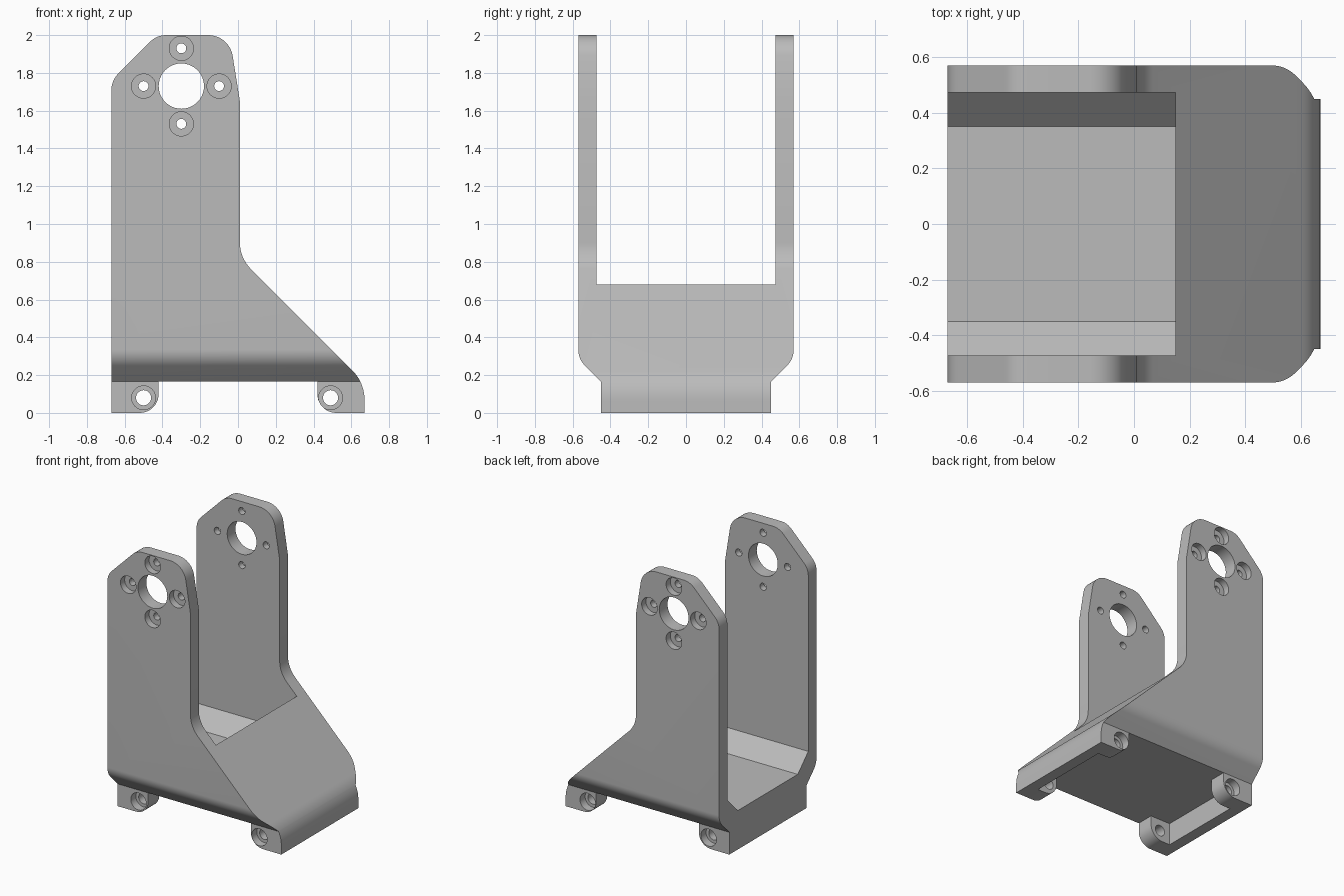
import bpy, math
from mathutils import Vector, Matrix

old = bpy.data.objects.get("Cube")
if old:
    bpy.data.objects.remove(old, do_unlink=True)

grey = bpy.data.materials.new("light_grey")
grey.use_nodes = True
COLOUR = (0.5, 0.5, 0.5, 1)
grey.diffuse_color = COLOUR
grey.node_tree.nodes["Principled BSDF"].inputs["Base Color"].default_value = COLOUR


def rounded(corners, steps=10):
    """Turn (u, v, radius) corners into an outline with fillets."""
    out = []
    n = len(corners)
    for i, (u, v, r) in enumerate(corners):
        p = Vector((u, v))
        if not r:
            out.append(p)
            continue
        a = (Vector(corners[i - 1][:2]) - p).normalized()
        b = (Vector(corners[(i + 1) % n][:2]) - p).normalized()
        half = a.angle(b) / 2
        centre = p + (a + b).normalized() * (r / math.sin(half))
        start = p + a * (r / math.tan(half)) - centre
        end = p + b * (r / math.tan(half)) - centre
        sweep = start.angle_signed(end)
        for k in range(steps + 1):
            out.append(centre + Matrix.Rotation(-sweep * k / steps, 2) @ start)
    return out


def prism(name, outline, axis, lo, hi):
    """Extrude an outline along x (outline is y, z) or y (outline is x, z)."""
    def place(p, d):
        return (d, p.x, p.y) if axis == "x" else (p.x, d, p.y)
    n = len(outline)
    verts = [place(p, d) for d in (lo, hi) for p in outline]
    faces = [list(range(n)), list(range(n, 2 * n))]
    faces += [(i, (i + 1) % n, n + (i + 1) % n, n + i) for i in range(n)]
    mesh = bpy.data.meshes.new(name)
    mesh.from_pydata(verts, [], faces)
    obj = bpy.data.objects.new(name, mesh)
    bpy.context.collection.objects.link(obj)
    bpy.context.view_layer.objects.active = obj
    bpy.ops.object.select_all(action="DESELECT")
    obj.select_set(True)
    bpy.ops.object.mode_set(mode="EDIT")
    bpy.ops.mesh.select_all(action="SELECT")
    bpy.ops.mesh.normals_make_consistent(inside=False)
    bpy.ops.object.mode_set(mode="OBJECT")
    return obj


def bore(x, z, r, lo, hi):
    circle = [Vector((x + r * math.cos(t * math.tau / 40), z + r * math.sin(t * math.tau / 40)))
              for t in range(40)]
    return prism("bore_cutter", circle, "y", lo, hi)


def combine(target, tool, operation="DIFFERENCE"):
    tool.hide_render = True
    mod = target.modifiers.new("cut", "BOOLEAN")
    mod.operation, mod.solver, mod.object = operation, "EXACT", tool
    bpy.context.view_layer.objects.active = target
    bpy.ops.object.modifier_apply(modifier=mod.name)
    bpy.data.objects.remove(tool, do_unlink=True)


def mirrored(half):
    return half + [(-u, v, r) for u, v, r in reversed(half)]


# Side silhouette of the bracket
side = rounded([(-0.67, 0, 0), (0.67, 0, 0), (0.67, 0.16, 0.22), (0.01, 0.82, 0.2),
                (0.01, 1.65, 0), (-0.046, 2, 0.13), (-0.43, 2, 0.12), (-0.67, 1.76, 0.12)])
bracket = prism("fork_bracket", side, "y", -0.7, 0.7)

# End silhouette: wide walls tapering to a narrower foot
end = rounded(mirrored([(0.45, 0, 0), (0.45, 0.165, 0), (0.57, 0.285, 0.12), (0.57, 2.1, 0)]))
combine(bracket, prism("end_shape", end, "x", -0.8, 0.8), "INTERSECT")

# Channel between the two arms
FLOOR = 0.288
channel = rounded(mirrored([(0.35, FLOOR, 0), (0.473, FLOOR + 0.123, 0), (0.473, 2.2, 0)]))
combine(bracket, prism("channel_cutter", channel, "x", -0.9, 0.15))

# Underside: pocket between the end bars, and openings between the feet
FOOT_TOP, FOOT_DEPTH, BAR = 0.165, 0.13, 0.085
inner = 0.67 - BAR
pocket = rounded(mirrored([(inner, -0.1, 0), (inner, FOOT_TOP, 0)]))
combine(bracket, prism("pocket_cutter", pocket, "y", FOOT_DEPTH - 0.45, 0.45 - FOOT_DEPTH))
arc = [(0.52 - 0.1 * math.cos(t * math.pi / 20), 0.1 - 0.1 * math.sin(t * math.pi / 20), 0)
       for t in range(11)]
opening = rounded(mirrored([(0.52, -0.1, 0)] + arc[::-1] + [(0.42, FOOT_TOP, 0)]))
combine(bracket, prism("opening_cutter", opening, "y", -0.6, 0.6))

# Foot bolt holes and arm bearing holes, on both sides
HUB_X, HUB_Z = -0.3, 1.73
for s in (-1, 1):
    for x in (-0.5, 0.49):
        combine(bracket, bore(x, 0.08, 0.04, s * 0.3, s * 0.5))
        combine(bracket, bore(x, 0.08, 0.063, s * 0.39, s * 0.5))
    combine(bracket, bore(HUB_X, HUB_Z, 0.12, s * 0.4, s * 0.65))
    for dx, dz in ((0.2, 0), (-0.2, 0), (0, 0.2), (0, -0.2)):
        combine(bracket, bore(HUB_X + dx, HUB_Z + dz, 0.026, s * 0.4, s * 0.65))
        combine(bracket, bore(HUB_X + dx, HUB_Z + dz, 0.064, s * 0.52, s * 0.65))

bracket.data.materials.clear()
bracket.data.materials.append(grey)
for face in bracket.data.polygons:
    face.material_index = 0
bpy.ops.object.select_all(action="DESELECT")
bracket.select_set(True)
bpy.context.view_layer.objects.active = bracket
bpy.ops.object.shade_smooth_by_angle(angle=math.radians(30))
